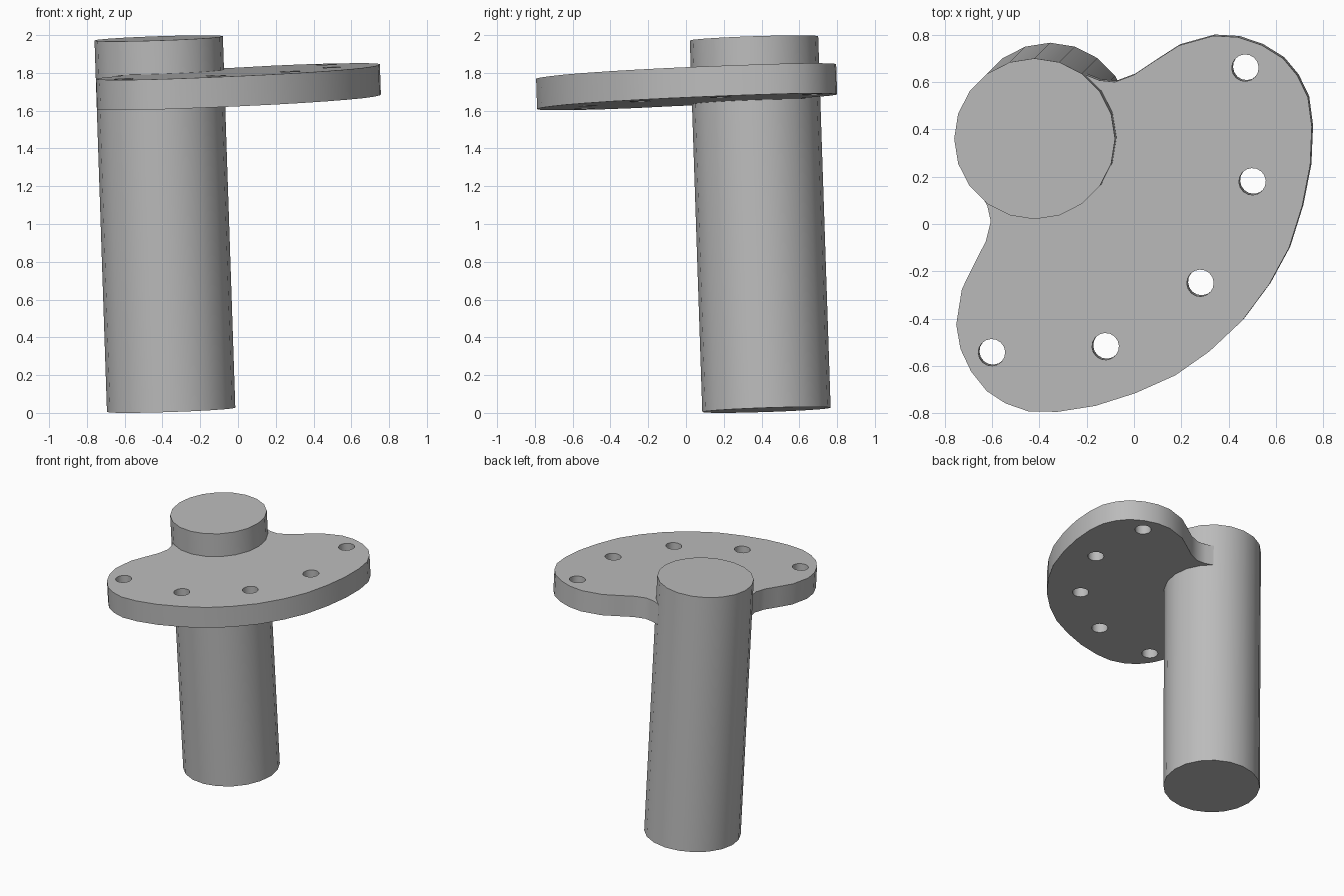
import bpy, bmesh, math
from mathutils import Vector, Matrix

cube = bpy.data.objects.get("Cube")
if cube:
    bpy.data.objects.remove(cube)

grey = bpy.data.materials.new("plain grey")
grey.use_nodes = True
COLOR = (0.5, 0.5, 0.5, 1)
grey.diffuse_color = COLOR
grey.node_tree.nodes["Principled BSDF"].inputs["Base Color"].default_value = COLOR

# The whole part leans slightly off vertical
AXIS = Vector((-0.0335, -0.0335, 1)).normalized()
TILT = Vector((0, 0, 1)).rotation_difference(AXIS).to_matrix().to_4x4()


def finish(bm, name, matrix):
    bmesh.ops.recalc_face_normals(bm, faces=bm.faces)
    mesh = bpy.data.meshes.new(name)
    bm.to_mesh(mesh)
    bm.free()
    mesh.materials.append(grey)
    obj = bpy.data.objects.new(name, mesh)
    bpy.context.collection.objects.link(obj)
    obj.matrix_world = matrix
    bpy.ops.object.select_all(action="DESELECT")
    obj.select_set(True)
    bpy.context.view_layer.objects.active = obj
    bpy.ops.object.shade_smooth_by_angle(angle=math.radians(40))
    return obj


def loop(bm, points):
    verts = [bm.verts.new((x, y, 0)) for x, y in points]
    return [bm.edges.new((a, b)) for a, b in zip(verts, verts[1:] + verts[:1])]


# Round post
LENGTH = 1.969
bm = bmesh.new()
bmesh.ops.create_cone(bm, cap_ends=True, segments=20, radius1=0.34, radius2=0.34,
                      depth=LENGTH, matrix=Matrix.Translation((0, 0, LENGTH / 2)))
finish(bm, "post", Matrix.Translation((-0.354, 0.426, 0.016)) @ TILT)

# Kidney-shaped plate: half outline mirrored about its own axis, with bolt holes
half = [(0.613, 0), (0.596, 0.19), (0.556, 0.361), (0.48, 0.53), (0.39, 0.682),
        (0.287, 0.808), (0.193, 0.889), (0.099, 0.928), (0.005, 0.942),
        (-0.1, 0.924), (-0.196, 0.883), (-0.278, 0.818), (-0.36, 0.69),
        (-0.392, 0.575), (-0.419, 0.471), (-0.459, 0.395), (-0.513, 0.356),
        (-0.6, 0.325)]
outline = half + [(u, -v) for u, v in reversed(half[1:])]
holes = [(-0.088, 0.806), (0.254, 0.467), (0.375, 0), (0.254, -0.467), (-0.088, -0.806)]
HOLE_RADIUS, THICKNESS, SIDES = 0.057, 0.16, 16

bm = bmesh.new()
edges = loop(bm, outline)
for u, v in holes:
    angles = [math.tau * i / SIDES for i in range(SIDES)]
    edges += loop(bm, [(u + HOLE_RADIUS * math.cos(a), v + HOLE_RADIUS * math.sin(a))
                       for a in angles])
bmesh.ops.triangle_fill(bm, edges=edges, use_beauty=True, normal=(0, 0, 1))
result = bmesh.ops.extrude_face_region(bm, geom=bm.faces[:], use_keep_orig=True)
lower = [g for g in result["geom"] if isinstance(g, bmesh.types.BMVert)]
bmesh.ops.translate(bm, verts=lower, vec=(0, 0, -THICKNESS))
finish(bm, "flange_plate", Matrix.Translation((0, 0, 1.807)) @ TILT
       @ Matrix.Rotation(math.radians(-41.7), 4, "Z"))
